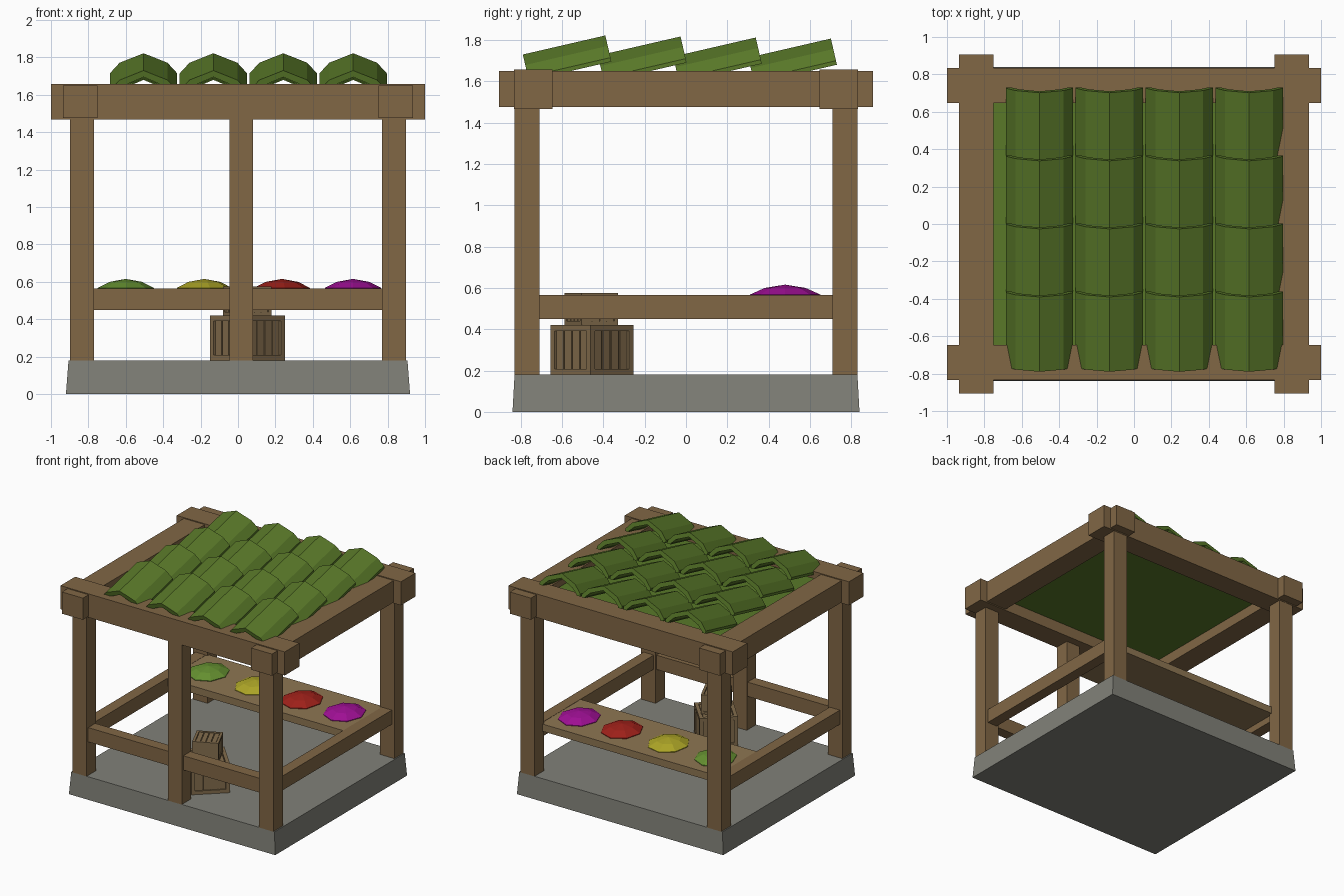
import bpy, bmesh, math
from mathutils import Matrix, Vector

if "Cube" in bpy.data.objects:
    bpy.data.objects.remove(bpy.data.objects["Cube"])


def mat(name, r, g, b):
    m = bpy.data.materials.new(name)
    m.diffuse_color = (r, g, b, 1)
    m.use_nodes = True
    m.node_tree.nodes["Principled BSDF"].inputs["Base Color"].default_value = m.diffuse_color
    return m


WOOD = mat("wood", .22, .135, .06)
PLANK = mat("plank", .27, .18, .085)
CRATE = mat("crate_wood", .23, .155, .075)
STONE = mat("stone", .22, .22, .19)
TILE = mat("green_tile", .10, .19, .022)


def make(name, bm, material):
    bmesh.ops.recalc_face_normals(bm, faces=bm.faces)
    me = bpy.data.meshes.new(name)
    bm.to_mesh(me)
    bm.free()
    me.materials.append(material)
    ob = bpy.data.objects.new(name, me)
    bpy.context.collection.objects.link(ob)
    return ob


def add_box(bm, x0, x1, y0, y1, z0, z1):
    m = Matrix.Translation(((x0 + x1) / 2, (y0 + y1) / 2, (z0 + z1) / 2))
    m = m @ Matrix.Diagonal((x1 - x0, y1 - y0, z1 - z0, 1))
    return bmesh.ops.create_cube(bm, size=1, matrix=m)["verts"]


def box(name, dims, material):
    bm = bmesh.new()
    add_box(bm, *dims)
    return make(name, bm, material)


# Stone base, slightly tapered
bm = bmesh.new()
for v in add_box(bm, -.92, .92, -.84, .84, 0, .18):
    if v.co.z > .1:
        v.co.x *= .985
        v.co.y *= .988
make("stone_base", bm, STONE)

# Posts, beams and side rails
for sx in (-1, 1):
    side = "left" if sx < 0 else "right"
    for sy in (-1, 1):
        end = "front" if sy < 0 else "back"
        cx, cy = sx * .833, sy * .77
        box(f"{end}_{side}_post", (cx - .064, cx + .064, cy - .06, cy + .06, .17, 1.5), WOOD)
    c = sx * .843
    box(f"{side}_beam", (c - .093, c + .093, -.905, .905, 1.475, 1.65), WOOD)
    c = sx * .83
    box(f"{side}_rail", (c - .045, c + .045, -.72, .72, .45, .565), WOOD)
for sy in (-1, 1):
    c = sy * .74
    box("front_beam" if sy < 0 else "back_beam",
        (-1, 1, c - .093, c + .093, 1.467, 1.657), WOOD)
box("front_middle_post", (-.045, .08, -.83, -.71, .17, 1.5), WOOD)
box("front_rail", (-.78, .78, -.81, -.72, .45, .565), WOOD)
box("shelf", (-.79, .79, .22, .73, .505, .563), PLANK)
box("roof_panel", (-.76, .76, -.66, .66, 1.56, 1.60), TILE)

# Arched roof tiles: outer and inner outline, extruded and tilted
half_out = [(.18, -.13), (.18, -.11), (.128, -.052)]
half_in = [(.148, -.13), (.148, -.122), (.108, -.083)]
outer = half_out + [(0, 0)] + [(-x, z) for x, z in reversed(half_out)]
inner = half_in + [(0, -.036)] + [(-x, z) for x, z in reversed(half_in)]
n = len(outer)


def tile(name, loc):
    bm = bmesh.new()
    rings = [[[bm.verts.new((x, y, z)) for x, z in prof] for y in (0, .41)]
             for prof in (outer, inner)]
    (of, ob_), (jf, jb) = rings
    for i in range(n - 1):
        for a, b in ((of, ob_), (jf, jb), (of, jf), (ob_, jb)):
            bm.faces.new((a[i], a[i + 1], b[i + 1], b[i]))
    for i in (0, n - 1):
        bm.faces.new((of[i], ob_[i], jb[i], jf[i]))
    ob = make(name, bm, TILE)
    ob.location = loc
    ob.rotation_euler.x = math.radians(13)


for row in range(4):
    for col in range(4):
        tile(f"roof_tile_{row}_{col}",
             (-.505 + .3735 * col, -.79 + .364 * row, 1.73 - .005 * row))


# Low faceted heaps of produce on the shelf
def heap(name, x, material, turn):
    bm = bmesh.new()
    rings = []
    for r, z in ((1, .555), (1, .568), (.58, .6)):
        rings.append([bm.verts.new((x + .15 * r * math.cos(a), .48 + .17 * r * math.sin(a), z))
                      for a in (turn + math.tau * i / 8 for i in range(8))])
    top = bm.verts.new((x, .48, .616))
    for i in range(8):
        j = (i + 1) % 8
        for a, b in zip(rings, rings[1:]):
            bm.faces.new((a[i], a[j], b[j], b[i]))
        bm.faces.new((rings[-1][i], rings[-1][j], top))
    bm.faces.new(rings[0])
    make(name, bm, material)


heap("green_produce", -.60, mat("green", .13, .28, .03), .0)
heap("yellow_produce", -.18, mat("yellow", .42, .38, .02), .2)
heap("red_produce", .235, mat("red", .35, .015, .01), .1)
heap("purple_produce", .615, mat("purple", .35, .005, .3), .0)


# Slatted crates: core, corner posts, rims and slats
def crate(name, loc, s, h, angle):
    bm = bmesh.new()
    a, t = s / 2, s * .1
    c = a - t * .5
    add_box(bm, -c, c, -c, c, t * .3, h - t * .5)
    for sx in (-1, 1):
        for sy in (-1, 1):
            px, py = sx * (a - t / 2), sy * (a - t / 2)
            add_box(bm, px - t / 2, px + t / 2, py - t / 2, py + t / 2, 0, h)
    for k in range(4):
        rot = Matrix.Rotation(k * math.pi / 2, 4, 'Z')
        new = []
        for z0, z1 in ((0, t), (h - t, h)):
            new += add_box(bm, -a + t, a - t, a - t, a, z0, z1)
        for i in range(4):
            x = (i - 1.5) * (s - 2 * t) / 4
            new += add_box(bm, x - s * .085, x + s * .085, a - t, a - t * .3, t, h - t)
        bmesh.ops.transform(bm, matrix=rot, verts=new)
    for i in range(4):
        x = (i - 1.5) * (s - 2 * t) / 4
        add_box(bm, x - s * .085, x + s * .085, -a + t, a - t, h - t, h - t * .2)
    ob = make(name, bm, CRATE)
    ob.location = loc
    ob.rotation_euler.z = math.radians(angle)


crate("large_crate", (.05, -.455, .18), .283, .24, 43)
crate("small_crate", (.05, -.458, .42), .195, .155, 25)
